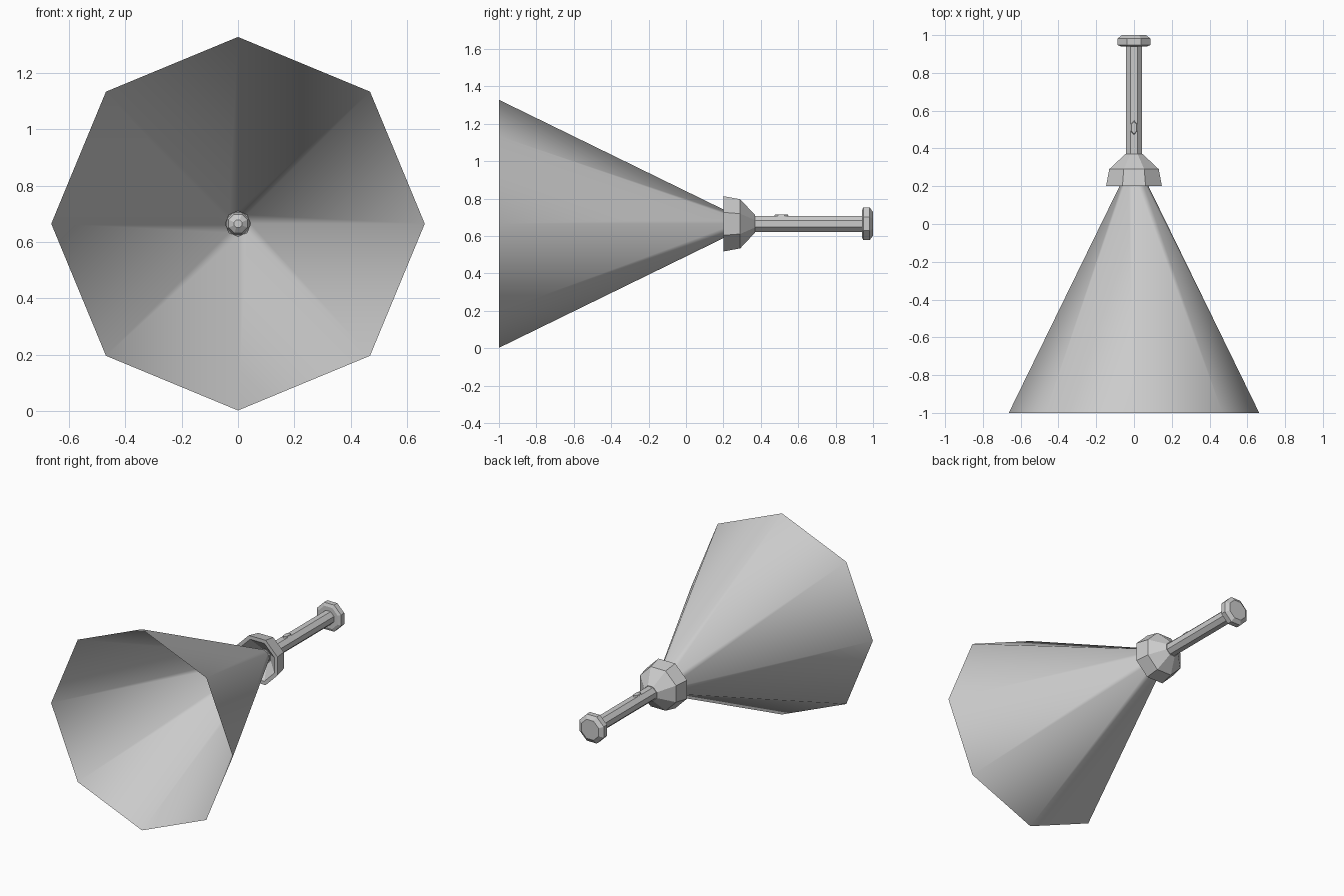
import bpy, bmesh, math

if "Cube" in bpy.data.objects:
    bpy.data.objects.remove(bpy.data.objects["Cube"])

AXIS_Z = 0.665


def lathe(name, profile, phase, cap_start=False, cap_end=False, sides=8):
    """Revolve (y, radius) points about the torch axis."""
    bm = bmesh.new()
    rings = []
    for y, r in profile:
        ring = []
        for i in range(sides):
            a = phase + 2 * math.pi * i / sides
            ring.append(bm.verts.new((r * math.cos(a), y, AXIS_Z + r * math.sin(a))))
        rings.append(ring)
    for a, b in zip(rings, rings[1:]):
        for i in range(sides):
            j = (i + 1) % sides
            bm.faces.new((a[i], b[i], b[j], a[j]))
    if cap_start:
        bm.faces.new(rings[0])
    if cap_end:
        bm.faces.new(rings[-1][::-1])
    bmesh.ops.recalc_face_normals(bm, faces=bm.faces)
    mesh = bpy.data.meshes.new(name)
    bm.to_mesh(mesh)
    bm.free()
    obj = bpy.data.objects.new(name, mesh)
    bpy.context.collection.objects.link(obj)
    return obj


FLAT_UP = math.pi / 8

# Open light cone, smooth shaded
cone = lathe("light_cone", [(-1.0, 0.663), (0.265, 0.045)], 0)
for p in cone.data.polygons:
    p.use_smooth = True

# Flared head with rim and hollow reflector
lathe("head", [(0.37, 0.05), (0.29, 0.142), (0.20, 0.16), (0.20, 0.135),
               (0.275, 0.05)], FLAT_UP, cap_start=True, cap_end=True)

# Bulb in the reflector
lathe("bulb", [(0.275, 0.044), (0.25, 0.036), (0.235, 0.015)], FLAT_UP, cap_end=True)

# Handle tube
lathe("handle", [(0.36, 0.046), (0.95, 0.046)], FLAT_UP, True, True)

# Bevelled end cap
lathe("end_cap", [(0.94, 0.075), (0.948, 0.095), (0.982, 0.095), (1.0, 0.068)],
      FLAT_UP, True, True)

# Six-sided switch button on top of the handle
bm = bmesh.new()
outline = [(0, 0.468), (0.02, 0.49), (0.02, 0.53), (0, 0.552), (-0.02, 0.53), (-0.02, 0.49)]
top_z = AXIS_Z + 0.05
face = bm.faces.new([bm.verts.new((x, y, AXIS_Z + 0.036)) for x, y in outline])
ext = bmesh.ops.extrude_face_region(bm, geom=[face])
for v in ext["geom"]:
    if isinstance(v, bmesh.types.BMVert):
        v.co = (v.co.x * 0.7, 0.51 + (v.co.y - 0.51) * 0.8, top_z)
bmesh.ops.recalc_face_normals(bm, faces=bm.faces)
mesh = bpy.data.meshes.new("switch_button")
bm.to_mesh(mesh)
bm.free()
bpy.context.collection.objects.link(bpy.data.objects.new("switch_button", mesh))
